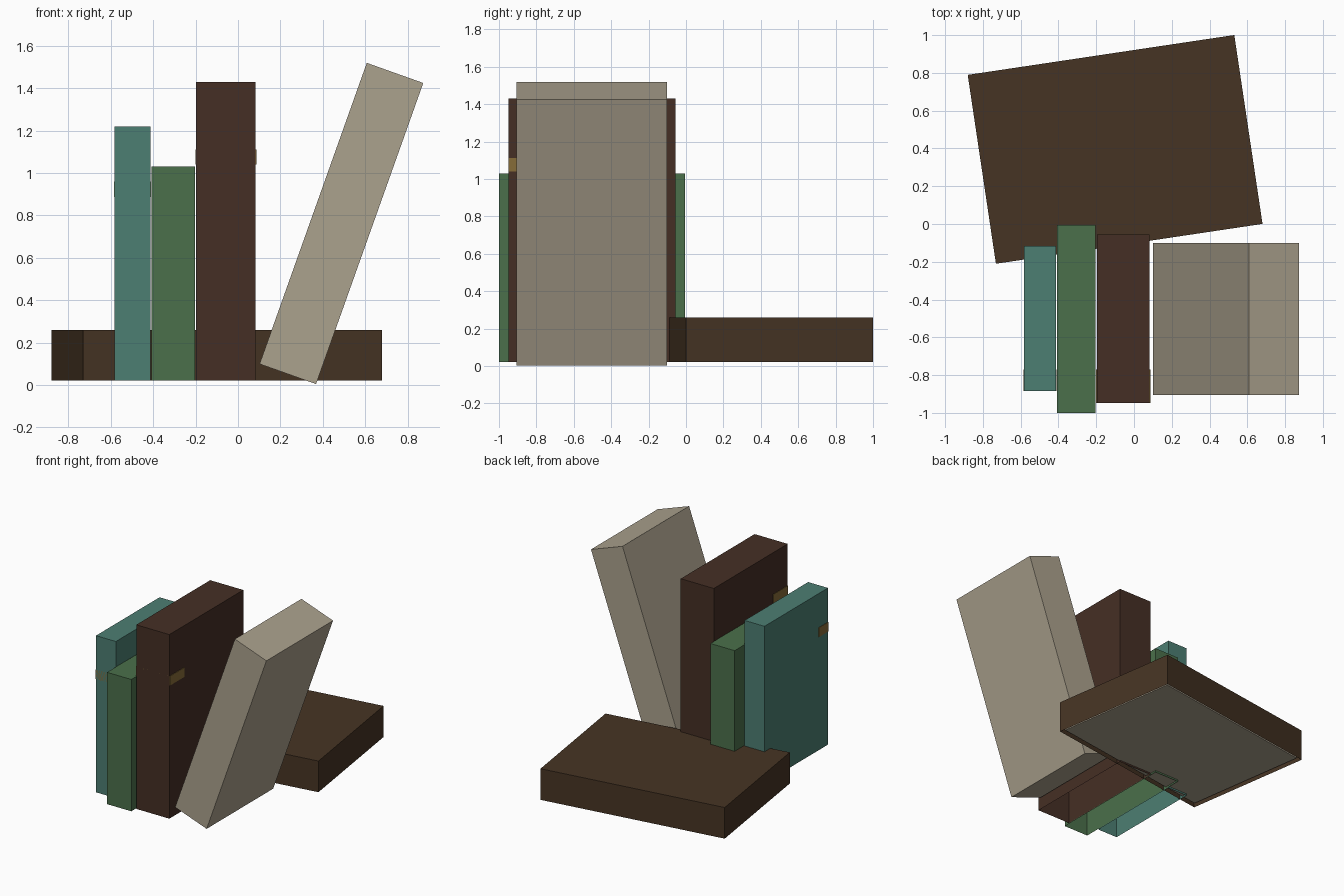
import bpy, bmesh
from math import radians
from mathutils import Matrix

if "Cube" in bpy.data.objects:
    bpy.data.objects.remove(bpy.data.objects["Cube"])


def mat(name, rgb):
    m = bpy.data.materials.new(name)
    m.diffuse_color = (*rgb, 1)
    m.use_nodes = True
    m.node_tree.nodes["Principled BSDF"].inputs["Base Color"].default_value = m.diffuse_color
    return m


TEAL = mat("teal_cloth", (0.073, 0.21, 0.17))
GREEN = mat("green_cloth", (0.07, 0.16, 0.07))
BROWN = mat("brown_leather", (0.06, 0.028, 0.018))
DARK = mat("dark_leather", (0.061, 0.034, 0.017))
PAPER = mat("paper", (0.41, 0.36, 0.27))
GOLD = mat("gold", (0.24, 0.15, 0.04))


def box(name, centre, size, material, rot=None, open_bottom=False):
    bm = bmesh.new()
    bmesh.ops.create_cube(bm, size=1, matrix=Matrix.Diagonal((*size, 1)))
    if open_bottom:
        bm.normal_update()
        down = [f for f in bm.faces if f.normal.z < -0.9]
        bmesh.ops.delete(bm, geom=down, context='FACES_ONLY')
    me = bpy.data.meshes.new(name)
    bm.to_mesh(me)
    bm.free()
    me.materials.append(material)
    ob = bpy.data.objects.new(name, me)
    ob.location = centre
    if rot:
        ob.rotation_euler = rot
    bpy.context.collection.objects.link(ob)
    return ob


def span(name, x, y, z, material, **kw):
    lims = (x, y, z)
    return box(name, [(a + b) / 2 for a, b in lims], [b - a for a, b in lims], material, **kw)


# Upright books, open underneath
BASE = 0.022
span("teal_book", (-0.582, -0.414), (-0.885, -0.117), (BASE, 1.22), TEAL, open_bottom=True)
span("green_book", (-0.408, -0.203), (-1.0, -0.005), (BASE, 1.03), GREEN, open_bottom=True)
span("brown_book", (-0.197, 0.083), (-0.948, -0.055), (BASE, 1.43), BROWN, open_bottom=True)

# Gold bands wrapped round the spines
span("teal_book_band", (-0.585, -0.411), (-0.885, -0.77), (0.888, 0.96), GOLD)
span("brown_book_band", (-0.2, 0.087), (-0.948, -0.77), (1.04, 1.112), GOLD)

# Leaning pale book
box("leaning_book", (0.488, -0.503, 0.762), (0.283, 0.805, 1.508), PAPER,
    rot=(0, radians(19.6), 0))

# Lying book: cover open underneath, with the page block inside
turn = (0, 0, radians(8.5))
box("lying_book_cover", (-0.1, 0.395, 0.141), (1.427, 1.011, 0.238), DARK, rot=turn, open_bottom=True)
box("lying_book_pages", (-0.1, 0.395, 0.133), (1.377, 0.961, 0.196), PAPER, rot=turn)
